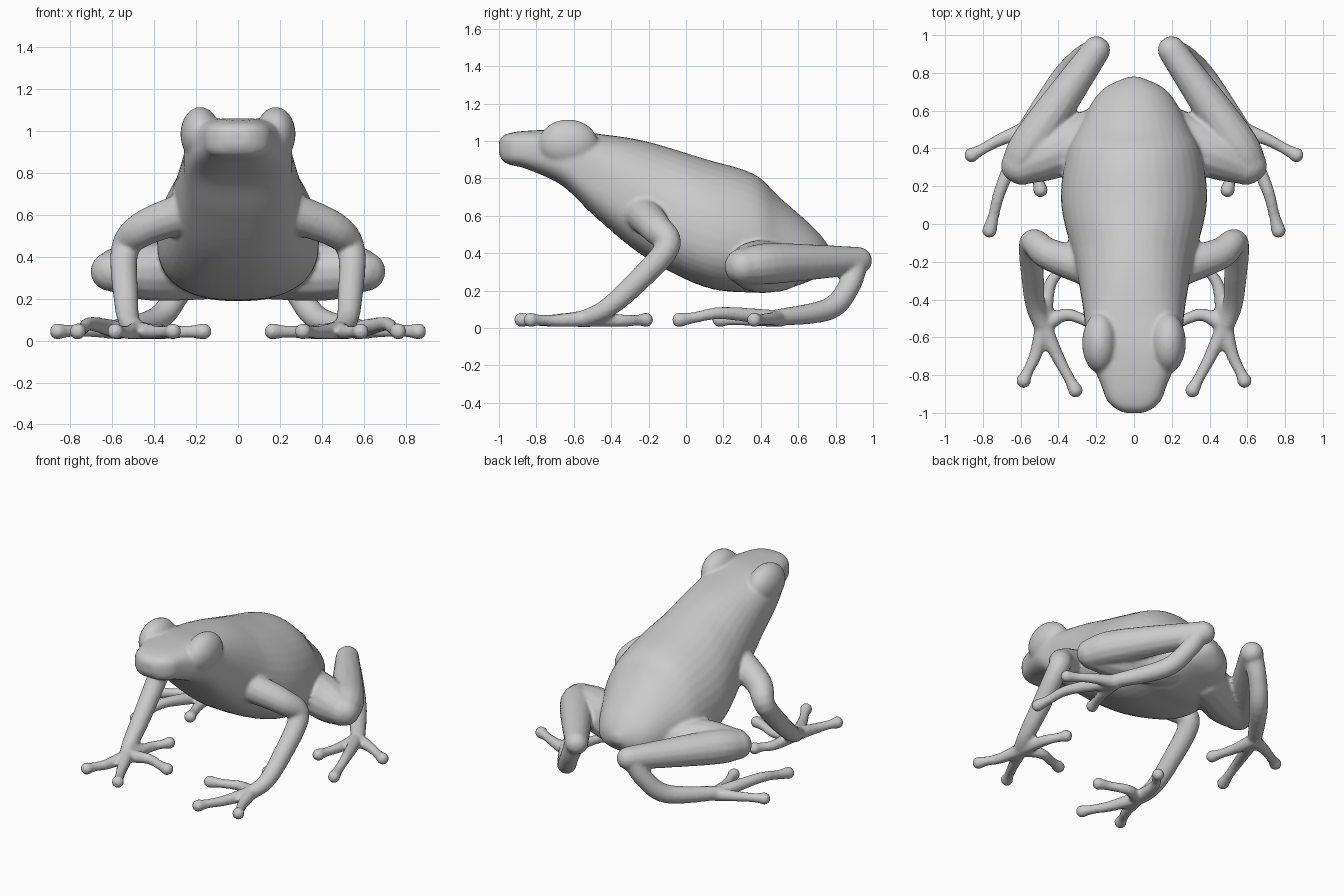
import bpy, bmesh, math
from mathutils import Vector, Matrix

if "Cube" in bpy.data.objects:
    bpy.data.objects.remove(bpy.data.objects["Cube"])


def spline(pts, steps):
    """Catmull-Rom through rows of any length."""
    out = []
    for i in range(len(pts) - 1):
        a, b, c, d = (pts[max(i - 1, 0)], pts[i], pts[i + 1], pts[min(i + 2, len(pts) - 1)])
        for s in range(steps):
            t = s / steps
            out.append([0.5 * (2 * q + (r - p) * t + (2 * p - 5 * q + 4 * r - w) * t * t
                               + (3 * q - p - 3 * r + w) * t ** 3)
                        for p, q, r, w in zip(a, b, c, d)])
    return out + [list(pts[-1])]


def loft(bm, rings):
    """Skin a list of closed rings and close both ends."""
    vr = [[bm.verts.new(p) for p in ring] for ring in rings]
    n = len(vr[0])
    for a, b in zip(vr, vr[1:]):
        for i in range(n):
            bm.faces.new((a[i], a[(i + 1) % n], b[(i + 1) % n], b[i]))
    bm.faces.new(vr[0][::-1])
    bm.faces.new(vr[-1])


def limb(bm, pts, side, n=14):
    """Round-ended tube through (x, y, z, radius) points, mirrored by side."""
    rows = spline([(p[0] * side, *p[1:]) for p in pts], 6)
    P = [Vector(r[:3]) for r in rows]
    last = len(P) - 1
    T = [(P[min(i + 1, last)] - P[max(i - 1, 0)]).normalized() for i in range(last + 1)]
    caps = [math.pi / 2 * k / 5 for k in range(1, 5)]
    stations = [(P[0] - T[0] * rows[0][3] * math.cos(a), T[0], rows[0][3] * math.sin(a)) for a in caps]
    stations += [(p, t, r[3]) for p, t, r in zip(P, T, rows)]
    stations += [(P[-1] + T[-1] * rows[-1][3] * math.cos(a), T[-1], rows[-1][3] * math.sin(a))
                 for a in reversed(caps)]
    u, prev, rings = T[0].orthogonal().normalized(), T[0], []
    for p, t, r in stations:
        u = prev.rotation_difference(t) @ u
        prev, v = t, t.cross(u)
        rings.append([p + r * (u * math.cos(k * math.tau / n) + v * math.sin(k * math.tau / n))
                      for k in range(n)])
    loft(bm, rings)


def digit(bm, root, mid, tip, lift, side):
    """Thin finger or toe with a rounded pad at the tip."""
    r, m, t = Vector((*root, .05)), Vector((*mid, lift)), Vector((*tip, .044))
    limb(bm, [(*r, .045), (*m, .034), (*m.lerp(t, .65), .03), (*t, .04)], side)


def section(y, z0, z1, w, n=40):
    """Torso cross-section: boxy at the head, pear-shaped at the belly."""
    k = min(max((y + .6) / .5, 0), 1)
    zc = z0 + (z1 - z0) * (.5 - .1 * k)
    ring = []
    for i in range(n):
        c, s = math.cos(i * math.tau / n), math.sin(i * math.tau / n)
        e = .65 + (.35 if s > 0 else .15) * k
        ring.append((w * math.copysign(abs(c) ** e, c), y,
                     zc + ((z1 - zc) if s > 0 else (zc - z0)) * math.copysign(abs(s) ** e, s)))
    return ring


bm = bmesh.new()

# Head and torso: y, bottom z, top z, half width
torso = [(-1, .93, 1, .05), (-.975, .89, 1.03, .1), (-.93, .87, 1.045, .145), (-.85, .85, 1.055, .175),
         (-.66, .76, 1.06, .25), (-.48, .59, 1.04, .265), (-.22, .38, 1, .31), (.1, .22, .905, .385),
         (.36, .19, .825, .36), (.5, .2, .7, .3), (.7, .27, .52, .18), (.78, .36, .41, .03)]
loft(bm, [section(*row) for row in spline(torso, 6)])

# Limb paths: x, y, z, radius
arm = [(.22, -.24, .62, .1), (.45, -.16, .535, .085), (.54, -.1, .43, .068),
       (.535, -.3, .21, .06), (.52, -.44, .095, .052), (.48, -.55, .05, .045)]
thigh = [(.16, .5, .33, .135), (.42, .38, .33, .14), (.59, .305, .33, .1)]
shin = [(.61, .31, .33, .095), (.52, .46, .345, .11), (.2, .92, .36, .075)]
ankle = [(.22, .91, .35, .065), (.29, .87, .22, .06), (.39, .76, .1, .06), (.59, .48, .055, .045)]

# Digits: middle xy, tip xy, middle height
wrist, sole = (.48, -.54), (.57, .5)
fingers = [((.52, -.69), (.585, -.83), .04), ((.4, -.71), (.31, -.88), .04),
           ((.36, -.48), (.165, -.545), .04), ((.45, -.34), (.38, -.215), .04)]
toes = [((.7, .45), (.86, .365), .05), ((.7, .2), (.765, -.035), .08), ((.545, .35), (.495, .18), .045)]

for side in (1, -1):
    for path in (arm, thigh, shin, ankle):
        limb(bm, path, side)
    for f in fingers:
        digit(bm, wrist, *f, side)
    for t in toes:
        digit(bm, sole, *t, side)
    # bulging eye
    bmesh.ops.create_uvsphere(bm, u_segments=24, v_segments=16, radius=1,
                              matrix=Matrix.Translation((.18 * side, -.63, .985))
                              @ Matrix.Diagonal((.095, .16, .13, 1)))

bmesh.ops.recalc_face_normals(bm, faces=bm.faces)
mesh = bpy.data.meshes.new("frog_skin")
bm.to_mesh(mesh)
bm.free()
frog = bpy.data.objects.new("frog_skin", mesh)
bpy.context.collection.objects.link(frog)
bpy.context.view_layer.objects.active = frog
frog.select_set(True)

# Fuse the parts into one continuous skin
fuse = frog.modifiers.new("fuse", 'REMESH')
fuse.mode = 'VOXEL'
fuse.voxel_size = 0.011
soft = frog.modifiers.new("soften", 'SMOOTH')
soft.factor = 0.5
soft.iterations = 6
for name in ("fuse", "soften"):
    bpy.ops.object.modifier_apply(modifier=name)
bpy.ops.object.shade_smooth()
